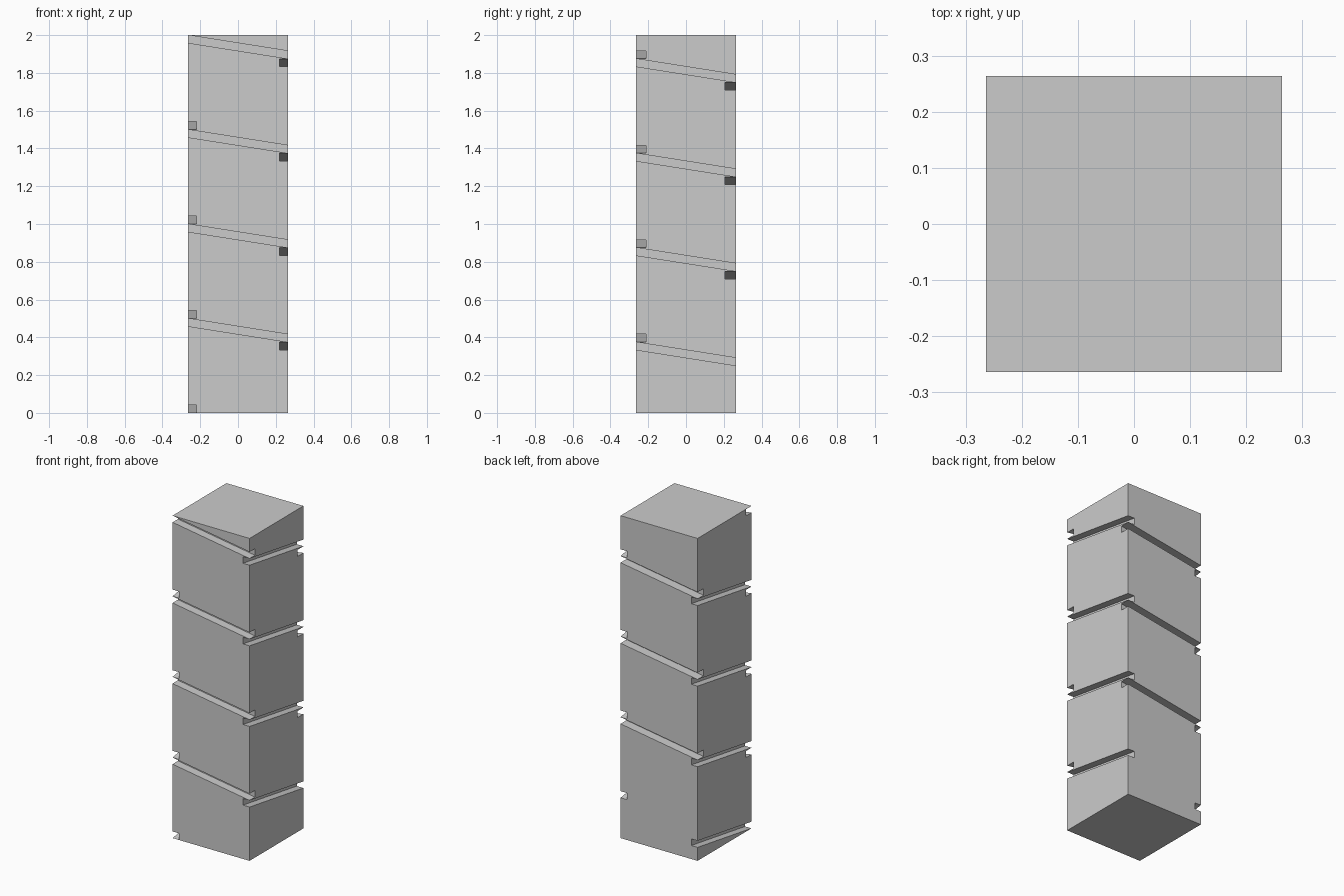
import bpy, bmesh, math
from mathutils import Matrix, Vector

if "Cube" in bpy.data.objects:
    bpy.data.objects.remove(bpy.data.objects["Cube"])

HALF = 0.264            # half width of the square column
STEP = 0.125            # drop from one face to the next
SLOPE = (STEP * 2 / 3) / (2 * HALF)
GROOVE = 0.041          # groove height
DEPTH = [0.053, 0.045, 0.058, 0.043]   # front, right, back, left
REACH = HALF + 0.02     # cutters run slightly past the corners


def add_object(name, bm):
    bmesh.ops.recalc_face_normals(bm, faces=bm.faces)
    mesh = bpy.data.meshes.new(name)
    bm.to_mesh(mesh)
    bm.free()
    obj = bpy.data.objects.new(name, mesh)
    bpy.context.collection.objects.link(obj)
    return obj


def add_bar(bm, face, z):
    """Slanted bar along one face, sheared so its ends stay vertical."""
    verts = bmesh.ops.create_cube(bm, size=1)["verts"]
    turn = Matrix.Rotation(face * math.pi / 2, 3, 'Z')
    for v in verts:
        x = v.co.x * 2 * REACH
        y = -HALF + DEPTH[face] if v.co.y > 0 else -HALF - 0.02
        v.co = turn @ Vector((x, y, z + v.co.z * GROOVE - x * SLOPE))


# Square column
bm = bmesh.new()
bmesh.ops.create_cube(bm, size=1)
for v in bm.verts:
    v.co = Vector((v.co.x * 2 * HALF, v.co.y * 2 * HALF, (v.co.z + 0.5) * 2))
column = add_object("grooved_column", bm)

# Spiral groove: front/back bars, then right/left bars, four turns down
for pair in (0, 1):
    bm = bmesh.new()
    for n in range(pair, 16, 2):
        add_bar(bm, n % 4, 2 - STEP * (n + 0.5))
    cutter = add_object("groove_cutter", bm)
    cutter.hide_render = True
    mod = column.modifiers.new("groove", 'BOOLEAN')
    mod.operation = 'DIFFERENCE'
    mod.solver = 'EXACT'
    mod.object = cutter
    bpy.context.view_layer.objects.active = column
    bpy.ops.object.modifier_apply(modifier=mod.name)
    bpy.data.objects.remove(cutter)
